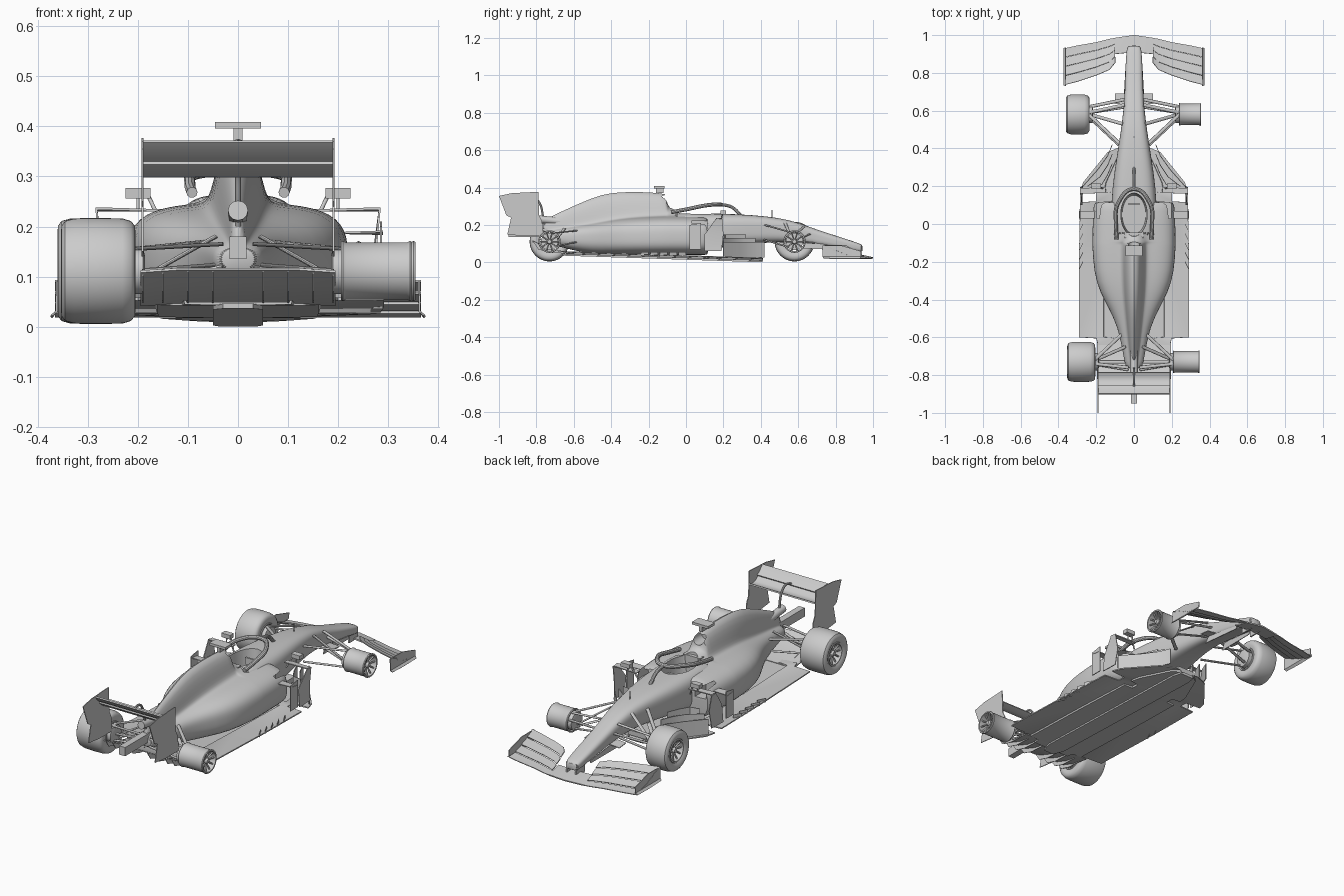
import bpy, bmesh, math
from mathutils import Vector

cube = bpy.data.objects.get("Cube")
if cube:
    bpy.data.objects.remove(cube)

grey = bpy.data.materials.new("light_grey")
grey.use_nodes = True
grey.diffuse_color = (0.6, 0.6, 0.6, 1)
grey.node_tree.nodes["Principled BSDF"].inputs["Base Color"].default_value = (0.6, 0.6, 0.6, 1)
parts = []


def add(name, verts, faces, mirror=False, thick=0):
    me = bpy.data.meshes.new(name)
    me.from_pydata(verts, [], faces)
    bm = bmesh.new()
    bm.from_mesh(me)
    bmesh.ops.recalc_face_normals(bm, faces=bm.faces)
    bm.to_mesh(me)
    bm.free()
    me.materials.append(grey)
    ob = bpy.data.objects.new(name, me)
    bpy.context.collection.objects.link(ob)
    if mirror:
        ob.modifiers.new("Mirror", "MIRROR")
    if thick:
        mod = ob.modifiers.new("Solidify", "SOLIDIFY")
        mod.thickness, mod.offset = thick, 0
    parts.append(ob)
    return ob


def skin(name, rings, loop=False, mirror=False):
    """Skin closed rings that all have the same number of points."""
    n, m = len(rings[0]), len(rings)
    faces = [(i * n + j, i * n + (j + 1) % n, (i + 1) % m * n + (j + 1) % n, (i + 1) % m * n + j)
             for i in range(m if loop else m - 1) for j in range(n)]
    if not loop:
        faces += [tuple(range(n)), tuple(range((m - 1) * n, m * n))]
    return add(name, [p for r in rings for p in r], faces, mirror)


def sheet(name, rows, thick=0.004):
    """Thin mirrored panel through rows of points."""
    n = len(rows[0])
    faces = [(i * n + j, i * n + j + 1, (i + 1) * n + j + 1, (i + 1) * n + j)
             for i in range(len(rows) - 1) for j in range(n - 1)]
    return add(name, [p for r in rows for p in r], faces, True, thick)


def box(name, lo, hi, mirror=False):
    (a, b, c), (d, e, f) = lo, hi
    return skin(name, [[(a, y, c), (d, y, c), (d, y, f), (a, y, f)] for y in (b, e)], mirror=mirror)


def rod(name, a, b, r=0.005, flat=1.0, mirror=True):
    a, b = Vector(a), Vector(b)
    d = (b - a).normalized()
    u = d.cross((0, 0, 1) if abs(d.z) < 0.9 else (0, 1, 0)).normalized()
    v = d.cross(u)
    angs = [k * math.pi / 6 for k in range(12)]
    return skin(name, [[p + u * r * math.cos(t) + v * r * flat * math.sin(t) for t in angs]
                       for p in (a, b)], mirror=mirror)


def tube(name, pts, r):
    cu = bpy.data.curves.new(name, "CURVE")
    cu.dimensions = "3D"
    cu.bevel_depth, cu.bevel_resolution, cu.use_fill_caps = r, 3, True
    sp = cu.splines.new("BEZIER")
    sp.bezier_points.add(len(pts) - 1)
    for bp, p in zip(sp.bezier_points, pts):
        bp.co = p
        bp.handle_left_type = bp.handle_right_type = "AUTO"
    cu.materials.append(grey)
    ob = bpy.data.objects.new(name, cu)
    bpy.context.collection.objects.link(ob)
    parts.append(ob)


def lathe(name, profile, x, y, z, side=1, loop=True):
    rings = [[(side * (x + px), y + r * math.cos(t), z + r * math.sin(t))
              for t in (k * math.tau / 48 for k in range(48))] for px, r in profile]
    return skin(name, rings, loop=loop)


def radius(t, w, h, e):
    return (abs(math.cos(t) / w) ** e + abs(math.sin(t) / h) ** e) ** (-1 / e)


angles = [k * math.tau / 48 for k in range(48)]

# nose and survival cell: y, half width, bottom, top
nose = [(.945, .033, .055, .093), (.93, .038, .055, .1), (.85, .045, .07, .127), (.7, .048, .09, .174),
        (.6, .056, .105, .213), (.5, .068, .11, .238), (.35, .092, .1, .254), (.2, .115, .08, .26),
        (0, .125, .06, .264), (-.1, .12, .06, .27)]
rings = []
for y, w, lo, hi in nose:
    rr = [(t, radius(t, w, (hi - lo) / 2, 3.5)) for t in angles]
    rings.append([(r * math.cos(t), y, (lo + hi) / 2 + r * math.sin(t)) for t, r in rr])
tub = skin("nose_and_tub", rings)

# sidepods blended into the engine cover: y, pod width, pod top, spine width, spine top
cover = [(.12, .205, .235, .1, .235), (.11, .213, .24, .1, .24), (.03, .218, .245, .1, .252),
         (-.08, .22, .245, .085, .285), (-.098, .22, .245, .08, .3), (-.102, .22, .245, .06, .368),
         (-.12, .22, .245, .062, .376), (-.25, .213, .24, .06, .386), (-.36, .182, .23, .054, .385),
         (-.45, .13, .215, .045, .376), (-.55, .085, .2, .036, .335), (-.65, .064, .185, .026, .288),
         (-.73, .05, .17, .018, .25), (-.77, .04, .16, .015, .21)]
rings, zc = [], .135
for y, w, top, sw, stop in cover:
    ring, boxy = [], 2.4 + 7 * max(0, w - .05)
    for t in angles:
        up = math.sin(t) > 0
        a = radius(t, w, top - zc if up else min(.095, .095 + .25 * (y + .5)), boxy)
        b = radius(t, sw, stop - zc if up else .02, 2.2)
        r = (a ** 9 + b ** 9) ** (1 / 9)
        ring.append((r * math.cos(t), y, zc + r * math.sin(t)))
    rings.append(ring)
body = skin("sidepods_and_engine_cover", rings)
for ob in (tub, body):
    mod = ob.modifiers.new("Smooth", "SUBSURF")
    mod.levels = mod.render_levels = 1

# openings: cockpit, sidepod inlets, air intake
cockpit = skin("cockpit_cutter", [[(s * .074 * math.cos(t), .05 + s * .12 * math.sin(t), z)
                                   for t in angles] for z, s in ((.13, .85), (.4, 1.05))])
inlets = box("inlet_cutter", (.135, .03, .16), (.195, .3, .22), mirror=True)
intake = skin("intake_cutter", [[(.03 * math.cos(t), y, .335 + .027 * math.sin(t)) for t in angles]
                                for y in (-.17, -.03)])
cutters = [cockpit, inlets, intake]
for ob, cuts in ((tub, cutters[:1]), (body, cutters)):
    for c in cuts:
        mod = ob.modifiers.new("Cut", "BOOLEAN")
        mod.object, mod.operation = c, "DIFFERENCE"
for c in cutters:
    c.hide_render = True
    parts.remove(c)

# cockpit fittings, halo, camera pod, sensor
box("steering_wheel", (-.03, .1, .2), (.03, .11, .235))
box("headrest", (-.05, -.075, .16), (.05, -.045, .27))
tube("halo_hoop", [(-.092, -.08, .268), (-.096, 0, .283), (-.084, .11, .305), (0, .185, .31),
                   (.084, .11, .305), (.096, 0, .283), (.092, -.08, .268)], .011)
tube("halo_strut", [(0, .185, .31), (0, .245, .295), (0, .295, .25)], .009)
box("camera_post", (-.009, -.16, .37), (.009, -.12, .4))
box("camera_pod", (-.046, -.17, .396), (.046, -.115, .409))
rod("sensor_post", (0, .46, .23), (0, .46, .28), .003, mirror=False)

# mirrors and deflector blades
box("mirror", (.175, .185, .256), (.225, .215, .277), mirror=True)
rod("mirror_stalk", (.178, .195, .258), (.15, .18, .2), .004)
rod("mirror_strut", (.2, .195, .258), (.2, .19, .235), .003)
sheet("pod_blade", [[(.15, .195, .232), (.28, .19, .232)], [(.15, .165, .232), (.285, .16, .236)]], .005)
sheet("pod_lower_blade", [[(.2, .07, .187), (.29, .07, .185)], [(.2, .03, .187), (.29, .03, .19)]])
sheet("pod_vane", [[(.283, .195, .233), (.283, .16, .233)], [(.272, .2, .15), (.275, .1, .15)],
                   [(.28, .19, .06), (.283, .1, .06)]])
sheet("rear_vane", [[(.286, .08, .21), (.286, .02, .2)], [(.286, .08, .07), (.286, .02, .07)]])

# floor, plank, bargeboards


def floor_z(y):
    return .025 - .033 * y


outline = [(.41, .07), (.38, .14), (.3, .205), (.22, .27), (.17, .285), (.165, .2), (.12, .2),
           (.115, .285), (-.2, .292), (-.6, .292), (-.605, .2), (-.64, .19)]
sheet("floor", [[(0, y, floor_z(y)), (w * .55, y, floor_z(y)), (w * .56, y, floor_z(y) + .008),
                 (w, y, floor_z(y) + .01)] for y, w in outline], .006)
sheet("plank", [[(0, y, floor_z(y) - .006), (w, y, floor_z(y) - .006)]
                for y, w in ((.41, .04), (.36, .05), (-.6, .05), (-.66, .03))], .01)
box("splitter", (-.05, .2, .02), (.05, .4, .045))
for k in range(3):
    path = [(.115, .42 - .05 * k), (.14, .36 - .05 * k), (.19 - .01 * k, .29 - .04 * k), (.27 - .025 * k, .2)]
    sheet(f"bargeboard_{k + 1}", [[(x, y, z + .02 * k) for x, y in path] for z in (.025, .11)])
for k in range(5):
    y = -.05 * k
    sheet(f"floor_edge_fin_{k + 1}", [[(.27, y, z), (.29, y - .04, z)] for z in (.035, .055)], .003)

# diffuser and its strakes
sheet("diffuser", [[(0, y, z), (.12, y, z), (.195, y, z - .005)]
                   for y, z in ((-.6, .048), (-.7, .065), (-.77, .09), (-.82, .115))], .005)
for k, x in enumerate((.05, .1, .15, .19)):
    sheet(f"diffuser_strake_{k + 1}", [[(x, -.64, .052), (x, -.74, .08), (x, -.82, .115)],
                                       [(x, -.64, .047), (x, -.73, .052), (x, -.79, .07)]], .003)

# front wing: main plane and stacked flaps
stations = [(.10, .985, .852), (.13, .98, .815), (.2, .962, .785), (.3, .945, .752), (.366, .93, .735)]
sheet("front_wing_centre", [[(0, 1, .024), (.1, .985, .02)], [(0, .95, .035), (.1, .93, .03)],
                            [(0, .91, .04), (.1, .9, .038)]], .007)
for k in range(4):
    sheet(f"front_wing_element_{k + 1}",
          [[(x, a + (b - a) * f, .02 + .06 * f ** 1.4 + .004 * k) for x, a, b in stations]
           for f in (k * .25, k * .25 + .13, k * .25 + .24)], .004)
sheet("front_wing_endplate", [[(.362, .935, .06), (.362, .83, .09), (.362, .73, .09)],
                              [(.363, .935, .03), (.363, .83, .03), (.363, .73, .03)],
                              [(.373, .93, .02), (.373, .83, .018), (.373, .735, .022)]])
box("wing_pylon", (.022, .87, .03), (.03, .94, .09), mirror=True)
sheet("nose_cape", [[(.04, .69, .105), (.1, .69, .1)], [(.05, .635, .11), (.1, .635, .105)]])
sheet("nose_turning_vane", [[(.042, .85, .08), (.05, .64, .11)], [(.042, .84, .065), (.055, .62, .075)]])

# rear wing
for name, pts in (("rear_wing_main", [(-.785, .312), (-.81, .301), (-.84, .305), (-.865, .327)]),
                  ("rear_wing_flap", [(-.855, .33), (-.875, .342), (-.9, .37)])):
    sheet(name, [[(0, y, z), (.19, y, z)] for y, z in pts], .007)
sheet("rear_wing_endplate", [[(.191, y, z) for y, z in row] for row in (
    [(-1, .355), (-.93, .37), (-.79, .377)], [(-.96, .25), (-.88, .25), (-.785, .25)],
    [(-.935, .24), (-.87, .23), (-.77, .22)], [(-.955, .15), (-.87, .14), (-.76, .14)])])
tube("wing_pillar", [(0, -.75, .17), (0, -.765, .25), (0, -.785, .32), (0, -.815, .345), (0, -.86, .335)], .006)
box("crash_structure", (-.017, -.95, .135), (.017, -.74, .18))
rod("exhaust_pipe", (0, -.64, .215), (0, -.795, .232), .02, mirror=False)

# wheels: rims on both sides, tyres on the right-hand pair
for end, y, xin, xout in (("front", .58, .237, .355), ("rear", -.73, .206, .348)):
    wid = xout - xin
    zc = .111
    rim = [(0, .058), (.004, .06), (.01, .057), (wid - .01, .057), (wid - .004, .06), (wid, .058),
           (wid, .051), (wid - .02, .05), (.01, .05), (0, .052)]
    for side, label in ((1, "left"), (-1, "right")):
        lathe(f"{end}_{label}_rim", rim, xin, y, zc, side)
        lathe(f"{end}_{label}_hub", [(.03, .012), (wid - .02, .016), (wid - .008, .01)], xin, y, zc, side, False)
        lathe(f"{end}_{label}_brake_drum", [(-.02, .03), (-.016, .046), (wid * .5, .046)], xin, y, zc, side, False)
        for k in range(10):
            t = k * math.tau / 10
            c, s = math.cos(t), math.sin(t)
            rod(f"{end}_{label}_spoke_{k + 1}", (side * (xout - .022), y + .01 * c, zc + .01 * s),
                (side * (xout - .012), y + .052 * c, zc + .052 * s), .004, mirror=False)
    lathe(f"{end}_tyre", [(.003, .06), (-.001, .075), (0, .09), (.008, .1), (.025, .105), (wid / 2, .106),
                          (wid - .02, .105), (wid - .002, .1), (wid + .005, .09), (wid + .006, .075),
                          (wid - .002, .06)], xin, y, zc, -1)

# suspension arms
arms = [((.05, .63, .19), (.24, .59, .155)), ((.07, .42, .2), (.24, .58, .155)),
        ((.05, .62, .115), (.24, .59, .075)), ((.08, .42, .12), (.24, .57, .075)),
        ((.06, .53, .21), (.235, .58, .085)), ((.045, .66, .15), (.24, .62, .13)),
        ((.06, -.58, .17), (.21, -.72, .155)), ((.03, -.76, .165), (.21, -.74, .155)),
        ((.06, -.58, .11), (.21, -.72, .08)), ((.03, -.77, .12), (.21, -.74, .08)),
        ((.045, -.65, .18), (.205, -.72, .09)), ((.02, -.73, .125), (.21, -.73, .111))]
for k, (a, b) in enumerate(arms):
    rod(f"suspension_arm_{k + 1}", a, b, .009, .45)

# bake modifiers, drop the cutters, shade
bpy.context.view_layer.update()
bpy.ops.object.select_all(action="DESELECT")
for ob in parts:
    ob.select_set(True)
bpy.context.view_layer.objects.active = tub
bpy.ops.object.convert(target="MESH")
for c in cutters:
    bpy.data.objects.remove(c)
bpy.ops.object.shade_smooth_by_angle(angle=math.radians(35))
